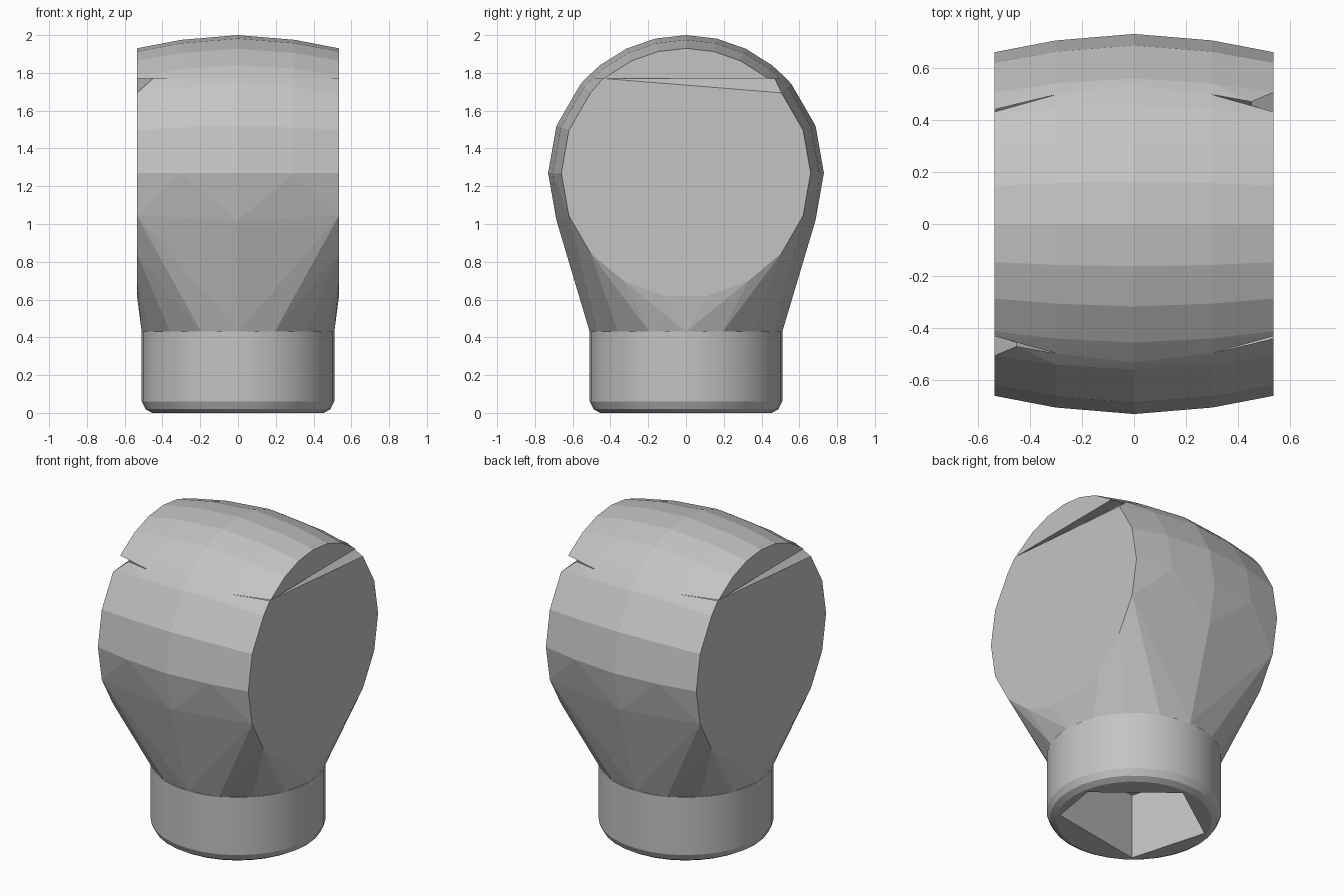
import bpy, bmesh, math

if "Cube" in bpy.data.objects:
    bpy.data.objects.remove(bpy.data.objects["Cube"])

GREY = bpy.data.materials.new("plain grey")
GREY.diffuse_color = (0.55, 0.55, 0.55, 1)
GREY.use_nodes = True
GREY.node_tree.nodes["Principled BSDF"].inputs["Base Color"].default_value = GREY.diffuse_color

CZ = 1.27      # centre height of the rounded head
SEAM = 1.77    # height of the split between body and crown
NECK = 0.43    # top of the round collar
HALF = 0.535   # half width between the flat sides


def finish(bm, name):
    bmesh.ops.recalc_face_normals(bm, faces=bm.faces)
    mesh = bpy.data.meshes.new(name)
    bm.to_mesh(mesh)
    bm.free()
    mesh.materials.append(GREY)
    ob = bpy.data.objects.new(name, mesh)
    bpy.context.collection.objects.link(ob)
    return ob


def arc(x, r, keep, n=18):
    """Points of a circle in the plane x, kept by a height rule, plus seam ends."""
    pts = []
    for i in range(n):
        a = math.tau * i / n
        z = CZ + r * math.sin(a)
        if keep(z):
            pts.append((x, r * math.cos(a), z))
    y = math.sqrt(r * r - (SEAM - CZ) ** 2)
    return pts + [(x, y, SEAM), (x, -y, SEAM)]


def hull(points):
    bm = bmesh.new()
    for p in points:
        bm.verts.new(p)
    res = bmesh.ops.convex_hull(bm, input=bm.verts)
    loose = [v for v in bm.verts if not v.link_faces]
    bmesh.ops.delete(bm, geom=loose, context='VERTS')
    return bm


def drop_level(bm, z):
    flat = [f for f in bm.faces if all(abs(v.co.z - z) < 1e-4 for v in f.verts)]
    bmesh.ops.delete(bm, geom=flat, context='FACES')


# Head body: barrel with flat sides, tapering into the collar
pts = [(0.51 * math.cos(math.tau * i / 16), 0.51 * math.sin(math.tau * i / 16), NECK)
       for i in range(16)]
pts += arc(0, 0.73, lambda z: z < SEAM)
for s in (-1, 1):
    pts += arc(s * 0.3, 0.705, lambda z: CZ - 0.2 < z < SEAM)
    side = arc(s * HALF, 0.66, lambda z: z < SEAM)
    # Two opposite top corners are clipped under the crown
    pts += [p for p in side if not (p[2] > SEAM - 0.01 and p[1] * s > 0)]
    pts.append((s * 0.45, s * 0.47, SEAM))
    pts.append((s * HALF, -s * 0.44, SEAM))
body = hull(pts)
drop_level(body, NECK)
drop_level(body, SEAM)
finish(body, "head_body")

# Crown: rounded top cap, overhanging the clipped corners
pts = []
for x, r in ((-HALF, 0.66), (-0.3, 0.705), (0, 0.73), (0.3, 0.705), (HALF, 0.66)):
    pts += arc(x, r, lambda z: z > SEAM, 28)
finish(hull(pts), "crown")

# Collar: round base with softened lower edge and five-sided socket
bm = bmesh.new()
N = 32
rings = []
for r, z in ((0.51, NECK), (0.51, 0.06), (0.49, 0.02), (0.455, 0.0)):
    rings.append([bm.verts.new((r * math.cos(math.tau * i / N),
                                r * math.sin(math.tau * i / N), z)) for i in range(N)])
for a, b in zip(rings, rings[1:]):
    for i in range(N):
        j = (i + 1) % N
        bm.faces.new((a[i], a[j], b[j], b[i]))
bm.faces.new(rings[0])
mouth_xy = ((0.37, -0.23), (0.42, 0.08), (-0.01, 0.43), (-0.41, 0.15), (-0.27, -0.34))
mouth = [bm.verts.new((x, y, 0)) for x, y in mouth_xy]
roof = [bm.verts.new((x, y, NECK - 0.01)) for x, y in mouth_xy]
edges = []
for i in range(5):
    j = (i + 1) % 5
    edges.append(bm.edges.new((mouth[i], mouth[j])))
for i in range(N):
    edges.append(bm.edges.get((rings[-1][i], rings[-1][(i + 1) % N])))
bmesh.ops.triangle_fill(bm, edges=edges, use_beauty=True)
# Remove any fill that covers the socket mouth
cover = [f for f in bm.faces if all(v in mouth for v in f.verts)]
if cover:
    bmesh.ops.delete(bm, geom=cover, context='FACES_ONLY')
for i in range(5):
    j = (i + 1) % 5
    bm.faces.new((mouth[i], mouth[j], roof[j], roof[i]))
bm.faces.new(roof)
collar = finish(bm, "collar")

bpy.context.view_layer.objects.active = collar
collar.select_set(True)
bpy.ops.object.shade_smooth_by_angle(angle=math.radians(20))
